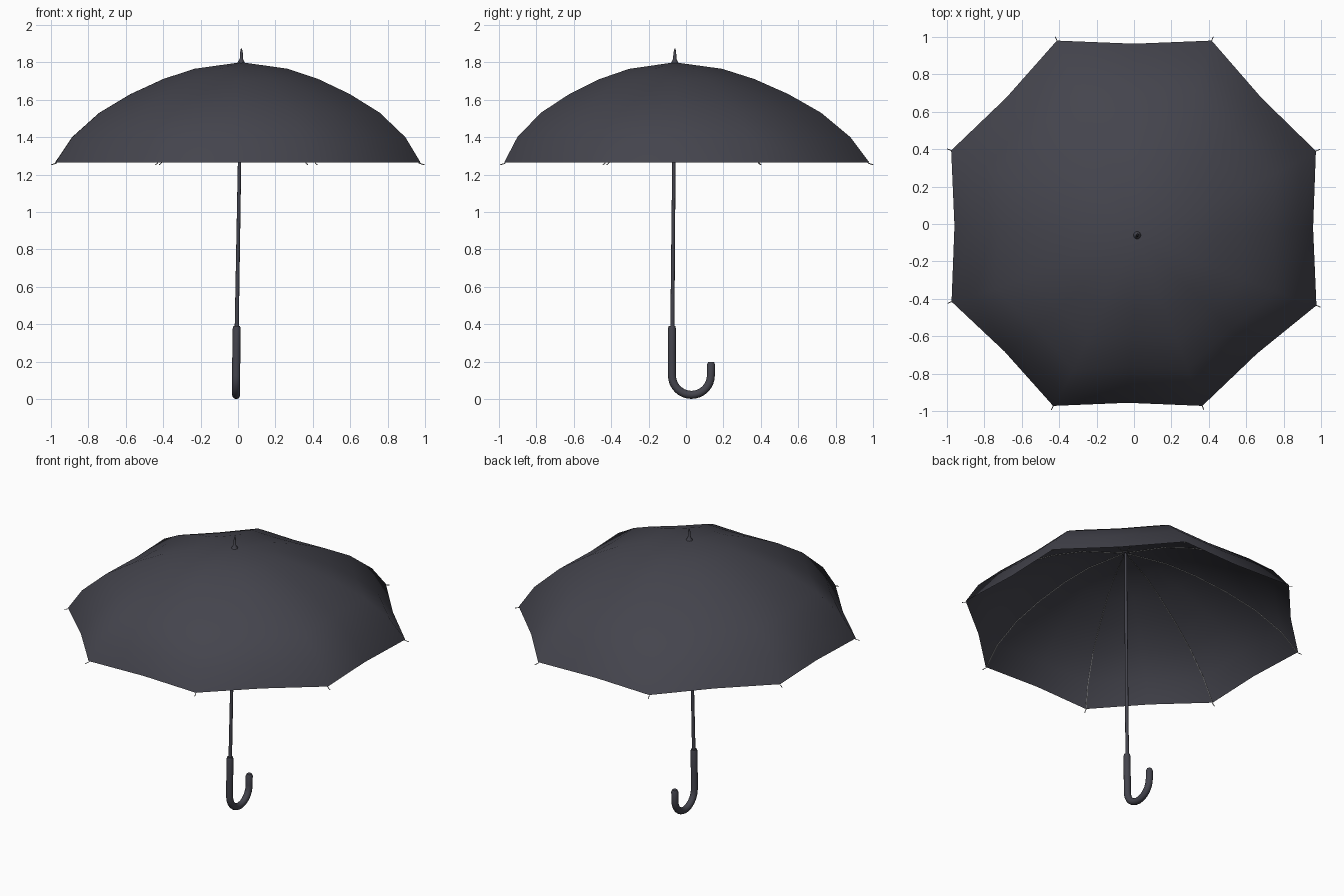
import bpy, bmesh, math
from mathutils import Vector

if "Cube" in bpy.data.objects:
    bpy.data.objects.remove(bpy.data.objects["Cube"])


def material(name, rgb):
    m = bpy.data.materials.new(name)
    m.diffuse_color = (*rgb, 1)
    m.use_nodes = True
    m.node_tree.nodes["Principled BSDF"].inputs["Base Color"].default_value = m.diffuse_color
    return m


DARK = material("charcoal", (0.058, 0.058, 0.074))
GREY = material("rib grey", (0.36, 0.36, 0.36))


def finish(name, bm, mat, angle=60):
    me = bpy.data.meshes.new(name)
    bm.to_mesh(me)
    bm.free()
    me.materials.append(mat)
    ob = bpy.data.objects.new(name, me)
    bpy.context.collection.objects.link(ob)
    bpy.ops.object.select_all(action='DESELECT')
    ob.select_set(True)
    bpy.context.view_layer.objects.active = ob
    bpy.ops.object.shade_smooth_by_angle(angle=math.radians(angle))
    return ob


def add_tube(bm, pts, radii, n):
    """Sweep a round section along a path, capped at both ends."""
    pts = [Vector(p) for p in pts]
    side = None
    rings = []
    for i, p in enumerate(pts):
        t = (pts[min(i + 1, len(pts) - 1)] - pts[max(i - 1, 0)]).normalized()
        if side is None:
            side = t.orthogonal()
        side = (side - t * side.dot(t)).normalized()
        up = t.cross(side)
        rings.append([bm.verts.new(p + radii[i] * (
            side * math.cos(math.tau * k / n) + up * math.sin(math.tau * k / n)))
            for k in range(n)])
    for a, b in zip(rings, rings[1:]):
        for k in range(n):
            bm.faces.new((a[k], a[(k + 1) % n], b[(k + 1) % n], b[k]))
    bm.faces.new(rings[0][::-1])
    bm.faces.new(rings[-1])


def tube(name, pts, radii, n, mat, angle=60):
    bm = bmesh.new()
    add_tube(bm, pts, radii, n)
    return finish(name, bm, mat, angle)


# Canopy layout: eight rib ends, and rings (scale, height) sheared to the apex
CORNERS = [(0.975, -0.435), (0.972, 0.39), (0.415, 0.98), (-0.412, 0.98),
           (-0.977, 0.393), (-0.975, -0.415), (-0.432, -0.972), (0.365, -0.972)]
RINGS = [(0.255, 1.765), (0.425, 1.71), (0.6, 1.63), (0.768, 1.53), (0.912, 1.4), (1.0, 1.265)]
APEX = Vector((0.018, -0.06, 1.8))


def on_canopy(x, y, s, z):
    c = (z - 1.265) / 0.535
    return Vector((x * s + APEX.x * c, y * s + APEX.y * c, z))


# Canopy
outline = []
for i, a in enumerate(CORNERS):
    b = CORNERS[(i + 1) % 8]
    outline += [a, ((a[0] + b[0]) * 0.4915, (a[1] + b[1]) * 0.4915)]
bm = bmesh.new()
top = bm.verts.new(APEX)
prev = None
for s, z in RINGS:
    ring = [bm.verts.new(on_canopy(x, y, s, z)) for x, y in outline]
    for k in range(16):
        j = (k + 1) % 16
        if prev is None:
            bm.faces.new((top, ring[k], ring[j]))
        else:
            bm.faces.new((prev[k], ring[k], ring[j], prev[j]))
    prev = ring
finish("canopy", bm, DARK, 80)

# Ribs just under the canopy, with ends poking past the rim
bm = bmesh.new()
for x, y in CORNERS:
    path = [APEX - Vector((0, 0, 0.008))]
    path += [on_canopy(x, y, s, z) - Vector((x * 0.004, y * 0.004, 0.005)) for s, z in RINGS]
    path.append(Vector((x * 1.022, y * 1.022, 1.252)))
    add_tube(bm, path, [0.0025] * len(path), 6)
finish("ribs", bm, GREY)

# Shaft
tube("shaft", [(-0.007, -0.073, 0.37), (0.017, -0.06, 1.79)], [0.011, 0.008], 16, DARK)

# Tip with flared base
tube("tip", [(0.017, -0.06, 1.788), (0.017, -0.06, 1.802), (0.018, -0.06, 1.818),
             (0.018, -0.06, 1.85), (0.018, -0.059, 1.873)],
     [0.024, 0.018, 0.009, 0.008, 0.003], 12, DARK)

# Crook handle
hook = [(-0.007, -0.075, 0.39), (-0.007, -0.075, 0.375), (-0.009, -0.075, 0.25)]
for i in range(17):
    a = math.pi + math.pi * i / 16
    hook.append((-0.01, 0.029 + 0.104 * math.cos(a), 0.126 + 0.104 * math.sin(a)))
hook += [(-0.01, 0.134, 0.185), (-0.01, 0.134, 0.197)]
tube("handle", hook, [0.018] + [0.0215] * (len(hook) - 2) + [0.016], 16, DARK)
